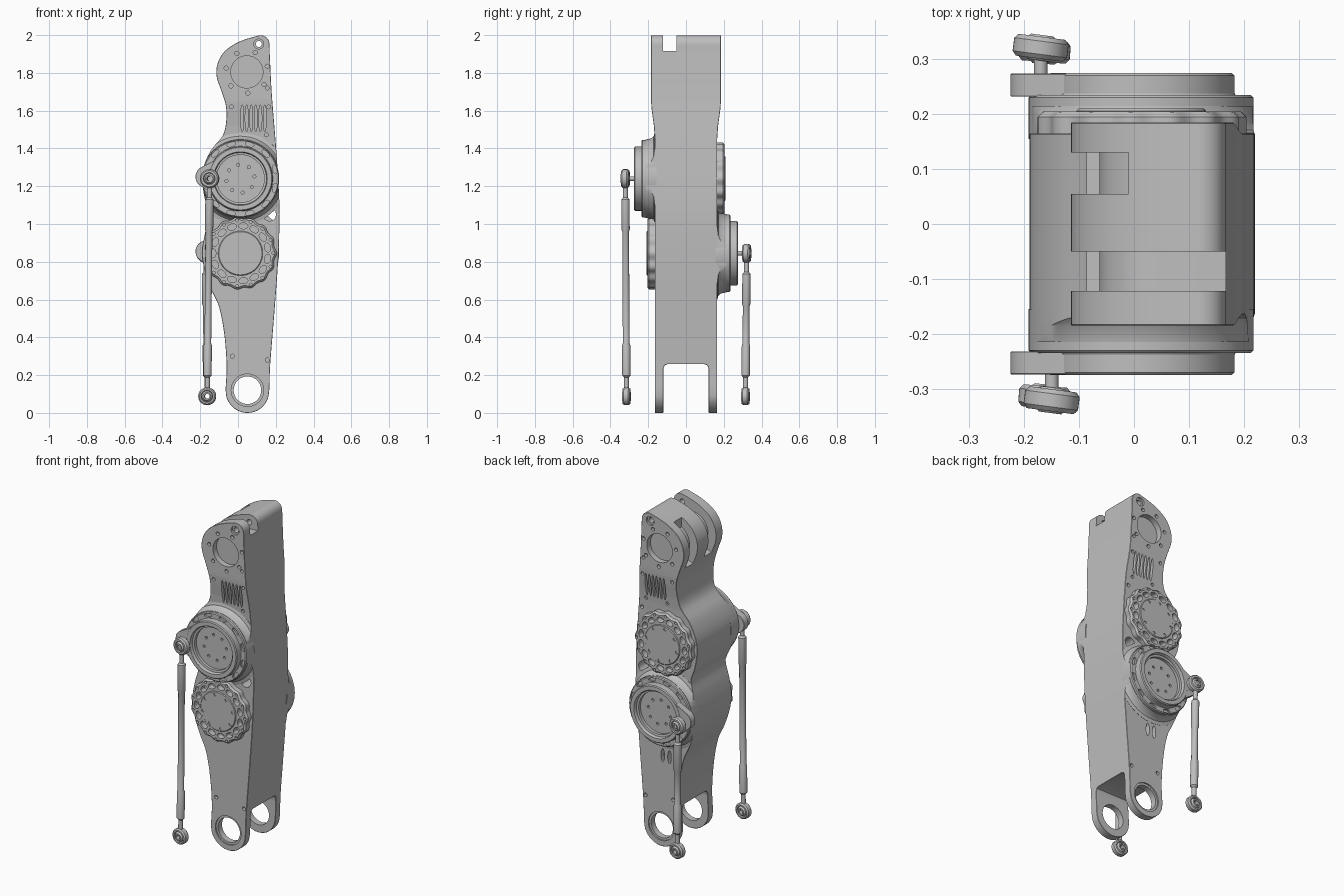
import bpy, bmesh, math
from mathutils import Vector, Matrix

if "Cube" in bpy.data.objects:
    bpy.data.objects.remove(bpy.data.objects["Cube"], do_unlink=True)

GREY = bpy.data.materials.new("machined grey")
GREY.use_nodes = True
GREY.diffuse_color = (0.52, 0.52, 0.52, 1)
GREY.node_tree.nodes["Principled BSDF"].inputs["Base Color"].default_value = GREY.diffuse_color
TAU = math.tau


def finish(bm, name):
    bmesh.ops.recalc_face_normals(bm, faces=bm.faces)
    if bm.calc_volume(signed=True) < 0:
        bmesh.ops.reverse_faces(bm, faces=bm.faces)
    me = bpy.data.meshes.new(name)
    bm.to_mesh(me)
    bm.free()
    me.materials.append(GREY)
    ob = bpy.data.objects.new(name, me)
    bpy.context.collection.objects.link(ob)
    return ob


def skin(bm, loops, closed=False):
    """Join equal loops of points with quads and cap the ends."""
    loops = [[bm.verts.new(p) for p in loop] for loop in loops]
    n = len(loops[0])
    for a, b in list(zip(loops, loops[1:])) + ([(loops[-1], loops[0])] if closed else []):
        for k in range(n):
            bm.faces.new((a[k], a[k - 1], b[k - 1], b[k]))
    if not closed:
        bm.faces.new(loops[0])
        bm.faces.new(loops[-1])


def prism(name, pts, lo, hi, axis="y"):
    """Extrude a closed profile along y (points x,z) or x (points y,z)."""
    bm = bmesh.new()
    skin(bm, [[(p, d, q) if axis == "y" else (d, p, q) for p, q in pts] for d in (lo, hi)])
    return finish(bm, name)


def lathe(name, prof, x, z, side=1, y0=0, sides=64, closed=False, turn=0):
    """Spin (radius, depth) points about a y-parallel axis."""
    bm = bmesh.new()
    skin(bm, [[(r * math.cos(TAU * i / sides), y * side, r * math.sin(TAU * i / sides))
               for i in range(sides)] for r, y in prof], closed)
    bm.transform(Matrix.Translation((x, y0, z)) @ Matrix.Rotation(turn, 4, "Z"))
    return finish(bm, name)


def pegs(specs, sides=20):
    """One mesh of separate pegs along y: (x, z, y_lo, y_hi, half width, half height, angle)."""
    bm = bmesh.new()
    for x, z, lo, hi, w, h, ang in specs:
        m = (Matrix.Translation((x, (lo + hi) / 2, z)) @ Matrix.Rotation(-ang, 4, "Y")
             @ Matrix.Diagonal((w, (hi - lo) / 2, h, 1)) @ Matrix.Rotation(math.pi / 2, 4, "X"))
        bmesh.ops.create_cone(bm, cap_ends=True, segments=sides, radius1=1, radius2=1, depth=2, matrix=m)
    return finish(bm, "cutter")


def measure(me):
    bm = bmesh.new()
    bm.from_mesh(me)
    result = bm.calc_volume(), all(e.is_manifold for e in bm.edges)
    bm.free()
    return result


def modify(ob, kind, closed=True, **settings):
    """Bake a modifier, keeping the old mesh if the result is broken."""
    mod = ob.modifiers.new(kind, kind)
    for key, value in settings.items():
        setattr(mod, key, value)
    graph = bpy.context.evaluated_depsgraph_get()
    graph.update()
    old, new = ob.data, bpy.data.meshes.new_from_object(ob.evaluated_get(graph))
    ob.modifiers.remove(mod)
    volume, sealed = measure(new)
    good = (len(new.vertices) != len(old.vertices) and volume > 0.4 * measure(old)[0]
            and (sealed or not closed))
    if good:
        ob.data = new
    bpy.data.meshes.remove(old if good else new)
    return good


def boolean(ob, cutter, op="DIFFERENCE"):
    for solver, closed in (("MANIFOLD", True), ("EXACT", True), ("EXACT", False), ("FLOAT", False)):
        if modify(ob, "BOOLEAN", closed, operation=op, object=cutter, solver=solver):
            break
    bpy.data.objects.remove(cutter, do_unlink=True)


def chamfer(ob, width):
    modify(ob, "BEVEL", width=width, segments=1, limit_method="ANGLE", angle_limit=math.radians(60))


def ring(n, r, x, z, phase=0.0):
    for i in range(n):
        a = TAU * (i + phase) / n
        yield x + r * math.cos(a), z + r * math.sin(a), a


def spline(pts, steps=5):
    out, n = [], len(pts)
    for i in range(n):
        a, b, c, d = (Vector(pts[(i + k) % n]) for k in (-1, 0, 1, 2))
        for t in (s / steps for s in range(steps)):
            out.append(0.5 * (2 * b + (c - a) * t + (2 * a - 5 * b + 4 * c - d) * t * t
                              + (3 * b - a - 3 * c + d) * t ** 3))
    return out


MX, UP, LOW = 0.013, 1.24, 0.845      # motor axes
HX, HZ = 0.047, 1.805                 # head pivot

# Body silhouette
foot = [(0.05 + 0.115 * math.cos(a), 0.115 + 0.115 * math.sin(a))
        for a in (math.pi + k * math.pi / 6 for k in range(7))]
outline = spline(foot + [
    (0.17, 0.25), (0.19, 0.5), (0.212, 0.8), (0.22, 1.05), (0.212, 1.25), (0.198, 1.45),
    (0.178, 1.7), (0.168, 1.9), (0.163, 1.97), (0.13, 1.998), (0.08, 1.99), (0, 1.962),
    (-0.07, 1.915), (-0.108, 1.85), (-0.113, 1.78), (-0.09, 1.71), (-0.065, 1.63), (-0.062, 1.55),
    (-0.08, 1.47), (-0.14, 1.395), (-0.18, 1.31), (-0.19, 1.23), (-0.175, 1.13), (-0.15, 1.05),
    (-0.175, 0.95), (-0.19, 0.85), (-0.175, 0.75), (-0.14, 0.65), (-0.1, 0.56), (-0.073, 0.42),
    (-0.06, 0.25)])
body = prism("body", outline, -0.185, 0.185)

# Slimmer flanks below the head, and the fork at the foot
flank = [(0.165, -0.1), (0.165, 1.45), (0.17, 1.52), (0.181, 1.6), (0.187, 1.67), (0.3, 1.67), (0.3, -0.1)]
for s in (-1, 1):
    boolean(body, prism("cutter", [(s * y, z) for y, z in flank], -0.5, 0.5, "x"))
arch = [(-0.12, -0.1), (-0.12, 0.235), (-0.113, 0.252), (-0.097, 0.258)]
boolean(body, prism("cutter", arch + [(-y, z) for y, z in reversed(arch)], -0.5, 0.5, "x"))
chamfer(body, 0.009)

# Belt grooves around the head drum
def drum(a0, a1):
    return [(HX + 0.11 * math.cos(math.radians(a0 + (a1 - a0) * k / 16)),
             HZ + 0.11 * math.sin(math.radians(a0 + (a1 - a0) * k / 16))) for k in range(17)]
outer = [(-0.3, 2.1), (-0.3, 1.63)]
boolean(body, prism("cutter", drum(230, 90) + [(0.4, 1.915), (0.4, 2.1)] + outer, -0.122, -0.05))
boolean(body, prism("cutter", drum(230, 121) + [(-0.01, 2.1)] + outer, 0.055, 0.13))

# Through holes, pockets, vents and screw holes
boolean(body, pegs([(0.05, 0.12, -0.4, 0.4, 0.073, 0.073, 0), (0.167, 1.05, -0.4, 0.4, 0.034, 0.034, 0),
                    (0.11, 1.953, -0.4, 0.4, 0.016, 0.016, 0)], 40))
for s in (-1, 1):
    def hole(x, z, w, h=None, depth=0.02, face=0.185):
        lo, hi = sorted((s * (face - depth), s * 0.3))
        return (x, z, lo, hi, w, h or w, 0)
    boolean(body, pegs([hole(HX, HZ, 0.085, depth=0.035), hole(0.05, 0.12, 0.086, depth=0.008, face=0.165),
                        hole(0.11, 1.953, 0.026, depth=0.012)], 48))
    cuts = [hole(0.022 + 0.024 * k, 1.56, 0.008, 0.07, 0.045) for k in range(6)]
    cuts += [hole(x, z, 0.011) for x, z, a in ring(7, 0.112, HX, HZ, 0.3)]
    cuts += [hole(x, z, 0.01, depth=0.03)
             for x, z in ((-0.035, 1.62), (0.155, 1.72), (0.163, 1.62), (0.008, 1.475), (0.15, 1.472))]
    cuts += [hole(x, z, 0.011, face=0.165) for x, z in ((-0.03, 0.3), (0.155, 0.28), (0.178, 1.41))]
    if s == 1:
        cuts += [hole(x, 0.55, 0.012, 0.04, 0.03, 0.165) for x in (-0.005, 0.04)]
    boolean(body, pegs(cuts, 14))

for label, s, z, other in (("front", -1, UP, LOW), ("back", 1, LOW, UP)):
    span = lambda a, b: tuple(sorted((s * a, s * b)))

    # Flared collar, trimmed to the body silhouette
    flare = lathe(label + "_collar", [(0.245, 0.155), (0.245, 0.166), (0.225, 0.171), (0.213, 0.185),
                                      (0.207, 0.215), (0.15, 0.215)], MX, z, s)
    boolean(flare, prism("cutter", outline, -0.4, 0.4), "INTERSECT")

    # Output flange with dished face
    flange = lathe(label + "_flange", [
        (0.205, 0.155), (0.205, 0.23), (0.2, 0.235), (0.172, 0.235), (0.17, 0.238), (0.17, 0.27), (0.165, 0.275),
        (0.142, 0.275), (0.138, 0.268), (0.138, 0.255), (0.126, 0.253), (0.126, 0.235)], MX, z, s, sides=80)
    bolts = [(x, w, *span(0.224, 0.3), 0.008, 0.008, 0) for x, w, a in ring(8, 0.075, MX, z, 0.2)]
    bolts += [(x, w, *span(0.222, 0.3), 0.012, 0.024, a) for x, w, a in ring(12, 0.188, MX, z, 0.5)]
    boolean(flange, pegs(bolts, 14))

    # Crank arm tangent to the flange
    cx, cz = (-0.168, z + 0.01)
    big, small = 0.15, 0.057
    ang = math.acos((big - small) / (MX - cx))
    base = [(MX + big * math.cos(t), z + big * math.sin(t)) for t in (math.pi - ang, math.pi + ang)]
    tip = [(cx + small * math.cos(t), cz + small * math.sin(t))
           for t in (math.pi + ang - 2 * ang * k / 20 for k in range(21))]
    crank = prism(label + "_crank", base + tip, *span(0.232, 0.274))
    boolean(crank, pegs([(MX, z, *span(0.2, 0.4), 0.14, 0.14, 0)], 64))
    chamfer(crank, 0.006)

    # Scalloped vented cover of the opposite motor
    rim = [(MX + r * math.cos(t), other + r * math.sin(t))
           for t, r in ((TAU * k / 150, 0.187 + 0.005 * math.cos(TAU * k / 10)) for k in range(150))]
    cover = prism(label + "_vented_cover", rim, *span(0.15, 0.205))
    chamfer(cover, 0.01)
    slots = [(x, w, *span(0.168, 0.3), 0.016, 0.024, a) for x, w, a in ring(15, 0.146, MX, other, 0.5)]
    slots += [(x, w, *span(0.19, 0.3), 0.008, 0.008, 0) for x, w, a in ring(15, 0.175, MX, other)]
    boolean(cover, pegs(slots, 18))
    cap = lathe(label + "_cover_cap", [(0.118, 0.16), (0.118, 0.206), (0.114, 0.21)], MX, other, s)
    boolean(cap, pegs([(x, w, *span(0.2, 0.3), 0.009, 0.009, 0) for x, w, a in ring(8, 0.1, MX, other, 0.25)], 14))

    # Push rod with ball-joint ends
    tx, bx = (-0.15, -0.163) if s < 0 else (-0.17, -0.163)
    ends = [(tx, s * 0.321, z, 0.05, -0.13), (bx, s * 0.315, 0.088, 0.047, -0.08)]
    for n, (x, y, h, r, turn) in zip(("upper", "lower"), ends):
        lathe(f"{label}_{n}_rod_eye", [(r - 0.007, -0.02), (r, -0.012), (r, 0.012), (r - 0.007, 0.02),
                                       (0.032, 0.02), (0.029, 0.012), (0.029, -0.012), (0.032, -0.02)],
              x, h, s, y, 40, True, turn)
        ball = [(0.031 * math.cos(t), 0.031 * math.sin(t)) for t in (-0.85 + 0.17 * k for k in range(11))]
        lathe(f"{label}_{n}_rod_ball", [(0.013, -0.023)] + ball + [(0.013, 0.023)], x, h, s, y, 32, True, turn)
    lathe(label + "_crank_pin", [(0.0125, 0.27), (0.0125, 0.338)], tx, z, s, 0, 24)
    top, low = Vector(ends[0][:3]), Vector(ends[1][:3])
    length = (top - low).length
    taper = [(0.042, 0.013), (0.1, 0.013), (0.11, 0.022), (0.27, 0.022), (0.28, 0.018)]
    bm = bmesh.new()
    skin(bm, [[(r * math.cos(TAU * k / 24), r * math.sin(TAU * k / 24), d) for k in range(24)]
              for d, r in taper + [(length - d, r) for d, r in reversed(taper)]])
    bm.transform(Matrix.Translation(low) @ (top - low).to_track_quat("Z", "Y").to_matrix().to_4x4())
    finish(bm, label + "_push_rod")

# Smooth shading with sharp edges kept
bpy.ops.object.select_all(action="DESELECT")
for ob in bpy.context.collection.objects:
    if ob.type == "MESH" and GREY.name in ob.data.materials:
        ob.select_set(True)
        bpy.context.view_layer.objects.active = ob
bpy.ops.object.shade_smooth_by_angle(angle=math.radians(30))
